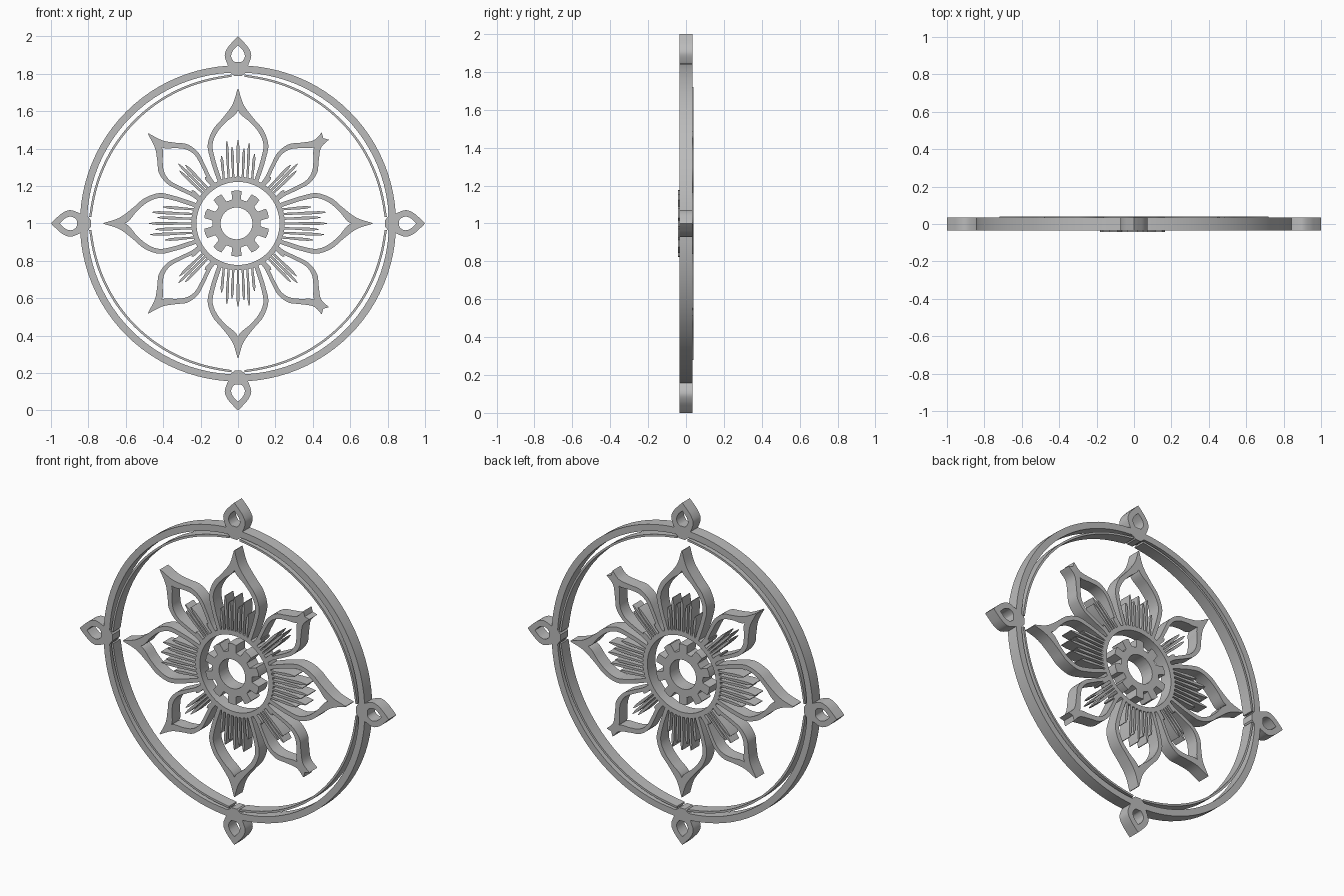
import bpy, bmesh
from math import sin, cos, pi, radians
from mathutils import Vector

cube = bpy.data.objects.get("Cube")
if cube:
    bpy.data.objects.remove(cube, do_unlink=True)

grey = bpy.data.materials.new("plain grey")
grey.use_nodes = True
grey.diffuse_color = (0.5, 0.5, 0.5, 1)
grey.node_tree.nodes["Principled BSDF"].inputs["Base Color"].default_value = (0.5, 0.5, 0.5, 1)


def smooth(points, steps=5):
    """Curve through the control points."""
    p = [Vector(q) for q in points]
    p = [2 * p[0] - p[1]] + p + [2 * p[-1] - p[-2]]
    out = []
    for a, b, c, d in zip(p, p[1:], p[2:], p[3:]):
        for i in range(steps):
            t = i / steps
            out.append(b + (c - a) * t / 2 + (2 * a - 5 * b + 4 * c - d) * t * t / 2
                       + (3 * b - a - 3 * c + d) * t ** 3 / 2)
    out.append(p[-2])
    return [Vector((q.x, max(q.y, 0))) for q in out]


def circle(radius, count=96):
    return [(radius * cos(2 * pi * i / count), radius * sin(2 * pi * i / count)) for i in range(count)]


def mirrored(side):
    """Close a half outline across its axis."""
    return list(side) + [(u, -v) for u, v in list(side)[-2:0:-1]]


def band(name, inner, outer, angle=0, closed=False, flip=1, y0=-0.035, y1=0.035):
    """Solid strip between two outlines, turned about the hub."""
    bm = bmesh.new()
    a = radians(angle)
    rows = []
    for p, q in zip(inner, outer):
        row = []
        for (u, v), y in ((p, y0), (q, y0), (q, y1), (p, y1)):
            v *= flip
            row.append(bm.verts.new((u * cos(a) - v * sin(a), y, 1 + u * sin(a) + v * cos(a))))
        rows.append(row)
    pairs = list(zip(rows, rows[1:]))
    if closed:
        pairs.append((rows[-1], rows[0]))
    else:
        bm.faces.new(rows[0])
        bm.faces.new(rows[-1])
    for r, s in pairs:
        for k in range(4):
            n = (k + 1) % 4
            bm.faces.new((r[k], r[n], s[n], s[k]))
    bmesh.ops.remove_doubles(bm, verts=bm.verts, dist=0.0001)
    bmesh.ops.recalc_face_normals(bm, faces=bm.faces)
    mesh = bpy.data.meshes.new(name)
    bm.to_mesh(mesh)
    bm.free()
    mesh.materials.append(grey)
    obj = bpy.data.objects.new(name, mesh)
    bpy.context.collection.objects.link(obj)
    bpy.ops.object.select_all(action="DESELECT")
    obj.select_set(True)
    bpy.context.view_layer.objects.active = obj
    bpy.ops.object.shade_smooth_by_angle(angle=radians(35))
    return obj


# Rings
band("outer_ring", circle(0.807), circle(0.845), closed=True)
band("hub_ring", circle(0.222), circle(0.25), closed=True, y1=0.04)

# Gear
teeth = 10
gear_rim = []
gear_hole = []
for i in range(teeth):
    for offset, radius in ((-11, 0.13), (-8.5, 0.175), (0, 0.177), (8.5, 0.175), (11, 0.13), (18, 0.128)):
        t = radians(18 + 360 / teeth * i + offset)
        gear_rim.append((radius * cos(t), radius * sin(t)))
        gear_hole.append((0.085 * cos(t), 0.085 * sin(t)))
gear = band("gear", gear_hole, gear_rim, closed=True, y0=-0.043, y1=0.04)
gear.location.x = -0.008

# Thin inner arcs, swelling inward between the finials
for quarter in range(4):
    arc_in, arc_out = [], []
    for i in range(33):
        t = i / 32
        a = radians(2.5 + 85 * t)
        r = 0.797 - 0.014 * sin(pi * t) ** 0.6
        arc_out.append((r * cos(a), r * sin(a)))
        arc_in.append(((r - 0.012) * cos(a), (r - 0.012) * sin(a)))
    band("inner_arc", arc_in, arc_out, angle=90 * quarter)

# Finials with a teardrop opening and a knot on the ring
drop_out = smooth([(0.825, 0.04), (0.855, 0.058), (0.90, 0.071), (0.94, 0.055), (0.975, 0.025), (1.0, 0)])
drop_in = smooth([(0.858, 0), (0.866, 0.022), (0.89, 0.036), (0.915, 0.032), (0.935, 0.018), (0.952, 0)])
drop_out = [Vector((0.825, 0))] + drop_out
drop_in = [drop_in[0]] + drop_in
knot = [(0.787, 0.018), (0.805, 0.04), (0.835, 0.048), (0.862, 0.03)]
for quarter in range(4):
    band("finial", mirrored(drop_in), mirrored(drop_out), angle=90 * quarter, closed=True)
    band("finial_knot", [(u, -v) for u, v in knot], knot, angle=90 * quarter)

# Petals: outer and inner edge of one side, mirrored
long_out = [(0.215, 0.105), (0.27, 0.125), (0.34, 0.147), (0.42, 0.162),
            (0.50, 0.135), (0.56, 0.085), (0.635, 0.03), (0.72, 0.002)]
long_in = [(0.215, 0.082), (0.27, 0.10), (0.34, 0.122), (0.42, 0.136),
           (0.485, 0.112), (0.54, 0.066), (0.605, 0), (0.72, 0)]
short_out = [(0.23, 0.066), (0.28, 0.073), (0.35, 0.098), (0.42, 0.118),
             (0.49, 0.108), (0.54, 0.07), (0.60, 0.028)]
short_in = [(0.23, 0.046), (0.28, 0.052), (0.35, 0.076), (0.42, 0.095),
            (0.475, 0.084), (0.52, 0.05), (0.575, 0)]
shapes = {
    "long_petal": (long_in, long_out),
    "pointed_petal": (short_in + [(0.68, 0)], short_out + [(0.68, 0.002)]),
    "blunt_petal": (short_in + [(0.645, 0)], short_out + [(0.66, 0.027)]),
}
for i in range(8):
    angle = 45 * i
    kind = "long_petal" if i % 2 == 0 else ("blunt_petal" if i in (1, 7) else "pointed_petal")
    inner, outer = shapes[kind]
    for flip in (1, -1):
        band(kind, smooth(inner), smooth(outer), angle=angle, flip=flip, y1=0.04)

# Stamens: root offset, tip offset and tip distance
long_stamens = [(-0.075, -0.088, 0.37), (-0.05, -0.06, 0.43), (-0.025, -0.032, 0.40), (0, 0, 0.445),
                (0.025, 0.032, 0.41), (0.05, 0.06, 0.44), (0.075, 0.088, 0.36)]
short_stamens = [(-0.045, -0.05, 0.30), (-0.018, -0.022, 0.42), (0, 0, 0.45),
                 (0.018, 0.022, 0.42), (0.045, 0.05, 0.30)]
for i in range(8):
    for root, tip, reach in (short_stamens if i % 2 else long_stamens):
        start = (0.24 ** 2 - root ** 2) ** 0.5
        if i in (0, 4):
            reach += 0.03
        left, right = [], []
        for t, width in ((0, 0.006), (0.3, 0.006), (0.6, 0.008), (0.85, 0.007), (1, 0.002)):
            u = start + (reach - start) * t
            v = root + (tip - root) * t
            left.append((u, v - width))
            right.append((u, v + width))
        band("stamen", left, right, angle=45 * i, y1=0.04)
